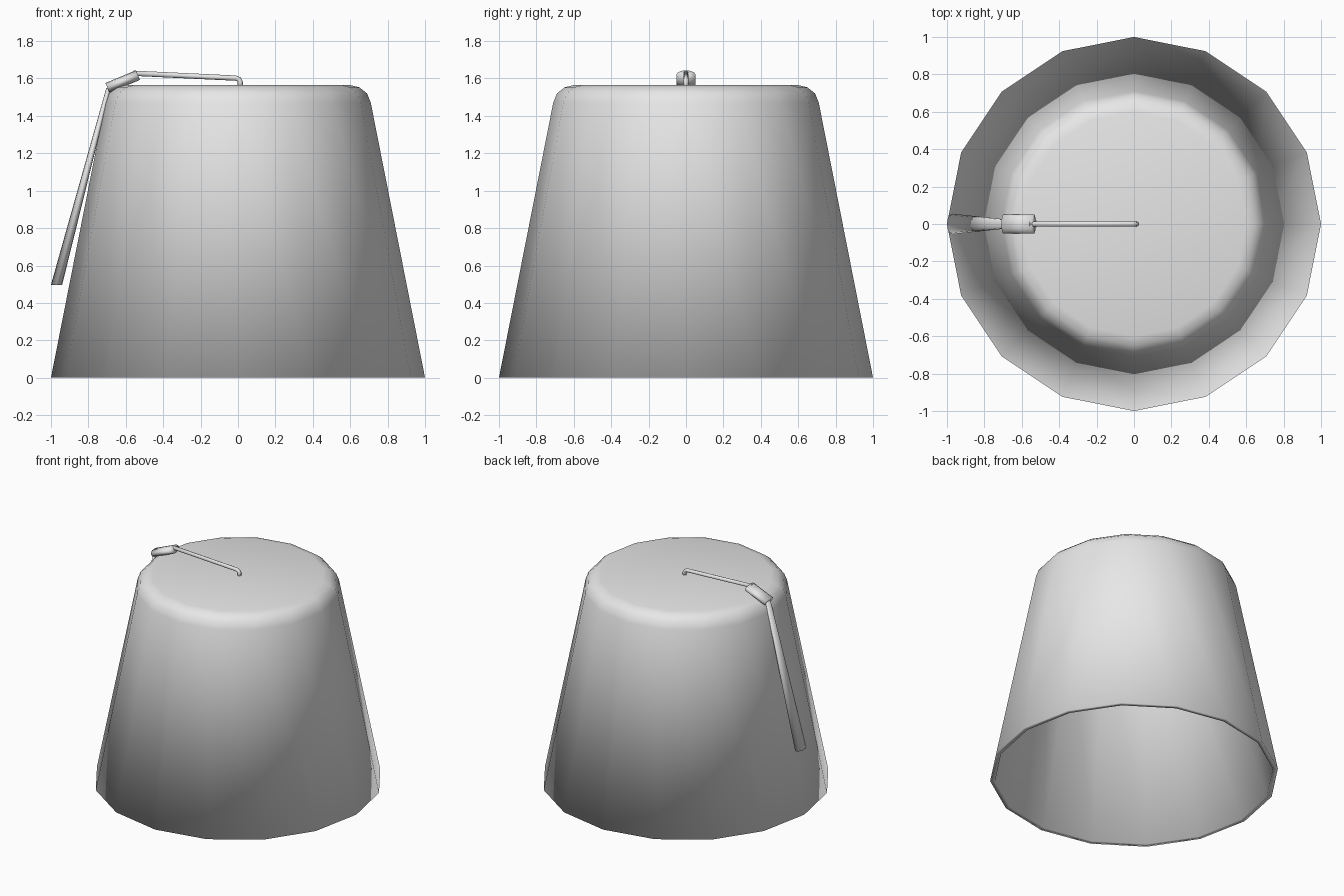
import bpy
import bmesh
from math import sin, cos, pi, radians
from mathutils import Vector

cube = bpy.data.objects.get("Cube")
if cube:
    bpy.data.objects.remove(cube, do_unlink=True)

grey = bpy.data.materials.new("light_grey")
grey.use_nodes = True
grey.diffuse_color = (0.8, 0.8, 0.8, 1)
grey.node_tree.nodes["Principled BSDF"].inputs["Base Color"].default_value = (0.8, 0.8, 0.8, 1)


def ring(x, z, tilt, half_u, half_y, sides):
    """Ellipse around (x, 0, z); tilt turns its first axis from +x towards +z."""
    u = Vector((cos(radians(tilt)), 0, sin(radians(tilt)))) * half_u
    v = Vector((0, half_y, 0))
    centre = Vector((x, 0, z))
    return [centre + u * cos(2 * pi * i / sides) + v * sin(2 * pi * i / sides)
            for i in range(sides)]


def loft(name, rings):
    """Skin a row of rings, cap both ends and shade smooth."""
    bm = bmesh.new()
    rows = [[bm.verts.new(p) for p in r] for r in rings]
    n = len(rows[0])
    for a, b in zip(rows, rows[1:]):
        for i in range(n):
            j = (i + 1) % n
            bm.faces.new((a[i], a[j], b[j], b[i]))
    bm.faces.new(rows[0])
    bm.faces.new(rows[-1])
    bmesh.ops.recalc_face_normals(bm, faces=bm.faces)
    for f in bm.faces:
        f.smooth = True
    mesh = bpy.data.meshes.new(name)
    bm.to_mesh(mesh)
    bm.free()
    mesh.materials.append(grey)
    obj = bpy.data.objects.new(name, mesh)
    bpy.context.collection.objects.link(obj)
    return obj


# Hat body: outside from crown to rim, then back up the inside
profile = [(0.60, 1.565), (0.65, 1.552), (0.69, 1.52), (0.71, 1.47), (1.0, 0),
           (0.965, 0), (0.68, 1.46), (0.66, 1.50), (0.63, 1.525), (0.59, 1.535)]
loft("hat_body", [ring(0, z, 0, r, r, 16) for r, z in profile])

# Cord: rises from the crown centre and runs to the knot
cord_path = [(0.012, 1.55, 0), (0.012, 1.582, 10), (0.004, 1.596, 45),
             (-0.012, 1.602, 85), (-0.56, 1.628, 87)]
loft("cord", [ring(x, z, t, 0.014, 0.014, 8) for x, z, t in cord_path])

# Knot: flattened sleeve over the crown edge
loft("knot", [ring(x, z, 113, 0.028, 0.052, 12)
              for x, z in [(-0.698, 1.55), (-0.535, 1.618)]])

# Tassel: widening flat strand hanging down the side
loft("tassel", [ring(-0.692, 1.55, 0, 0.012, 0.025, 12),
                ring(-0.97, 0.497, 0, 0.03, 0.055, 12)])
